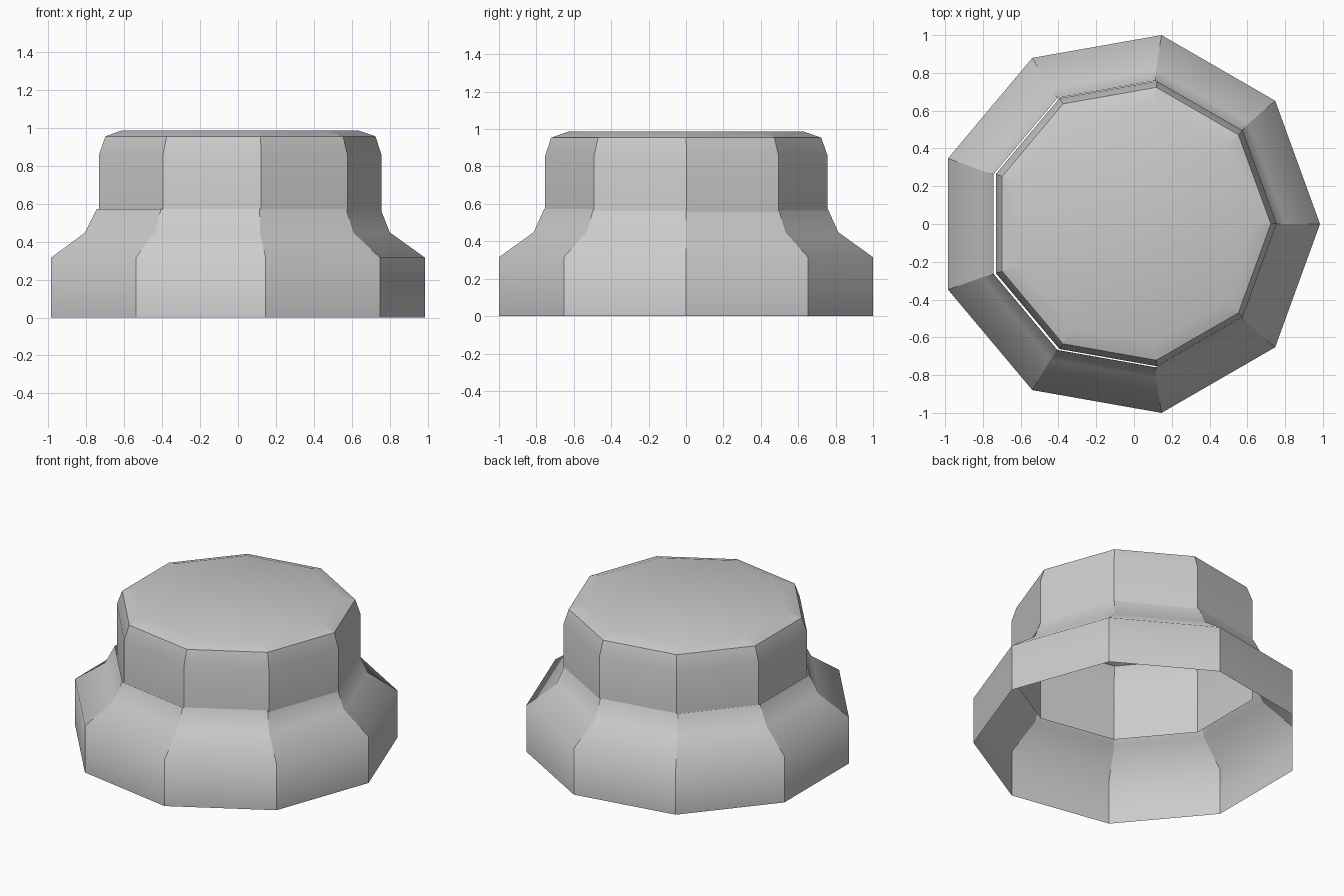
import bpy, bmesh
from math import cos, sin, radians

if "Cube" in bpy.data.objects:
    bpy.data.objects.remove(bpy.data.objects["Cube"])

SIDES = 9

def shell(name, rings, capped=False, sharp_rings=()):
    """Loft nine-sided rings (radius, z, centre x, centre y), open at the bottom."""
    bm = bmesh.new()
    loops = []
    for r, z, cx, cy in rings:
        loops.append([bm.verts.new((cx + r * cos(radians(40 * i)),
                                    cy + r * sin(radians(40 * i)), z))
                      for i in range(SIDES)])
    for a, b in zip(loops, loops[1:]):
        for i in range(SIDES):
            j = (i + 1) % SIDES
            bm.faces.new((a[i], a[j], b[j], b[i]))
            # Upright corners stay crisp
            bm.edges.get((a[i], b[i])).smooth = False
    for k in sharp_rings:
        for i in range(SIDES):
            bm.edges.get((loops[k][i], loops[k][(i + 1) % SIDES])).smooth = False
    if capped:
        bm.faces.new(loops[-1])
    for f in bm.faces:
        f.smooth = True
    mesh = bpy.data.meshes.new(name)
    bm.to_mesh(mesh)
    bm.free()
    obj = bpy.data.objects.new(name, mesh)
    bpy.context.collection.objects.link(obj)
    return obj

# Flared skirt, an open single-wall shell
shell("base_skirt", [
    (1.0154, 0.0, -0.0306, 0),
    (1.0154, 0.315, -0.0306, 0),
    (0.8275, 0.448, -0.0275, 0),
    (0.770, 0.572, -0.020, 0),
])

# Upper cap, open below, its wall slipping inside the skirt
shell("top_cap", [
    (0.7665, 0.45, -0.0115, 0.002),
    (0.7665, 0.858, -0.0115, 0.002),
    (0.7335, 0.954, -0.009, 0.001),
    (0.640, 0.986, -0.009, 0.001),
], capped=True, sharp_rings=(2,))
